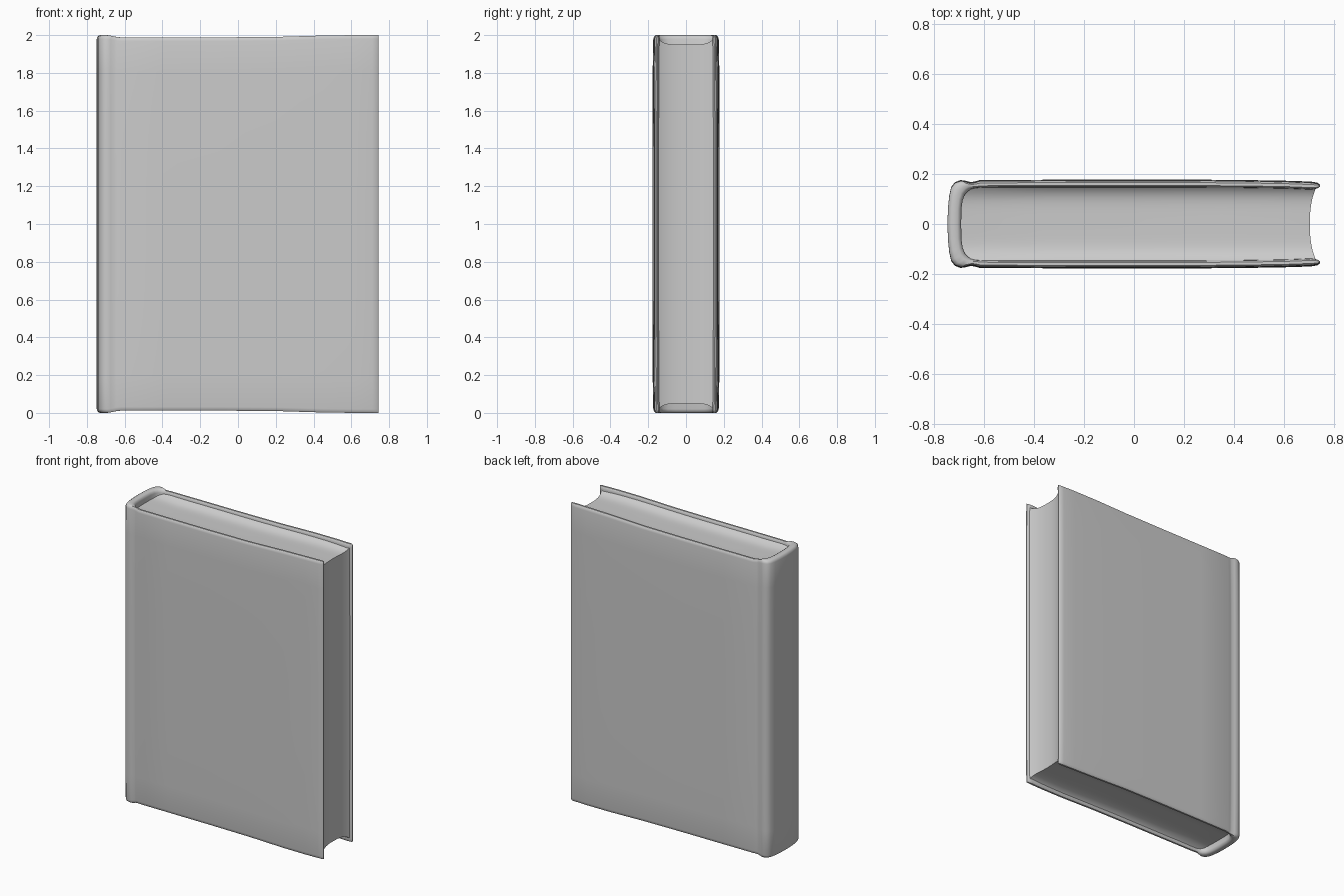
import bpy, bmesh, math

if "Cube" in bpy.data.objects:
    bpy.data.objects.remove(bpy.data.objects["Cube"])


def make_object(name, bm, angle):
    bmesh.ops.remove_doubles(bm, verts=bm.verts, dist=1e-5)
    bmesh.ops.recalc_face_normals(bm, faces=bm.faces)
    mesh = bpy.data.meshes.new(name)
    bm.to_mesh(mesh)
    bm.free()
    ob = bpy.data.objects.new(name, mesh)
    bpy.context.collection.objects.link(ob)
    bpy.ops.object.select_all(action='DESELECT')
    ob.select_set(True)
    bpy.context.view_layer.objects.active = ob
    bpy.ops.object.shade_smooth_by_angle(angle=math.radians(angle))
    return ob


def loft(bm, rings):
    loops = [[bm.verts.new(p) for p in ring] for ring in rings]
    n = len(loops[0])
    for a, b in zip(loops, loops[1:]):
        for i in range(n):
            j = (i + 1) % n
            bm.faces.new((a[i], a[j], b[j], b[i]))
    bm.faces.new(loops[0])
    bm.faces.new(loops[-1])


def smooth(t):
    t = max(0.0, min(1.0, t))
    return t * t * (3 - 2 * t)


# The boards are slightly shorter than the spine and the fore edge corners
def end_dip(x):
    return 0.012 * smooth((x + 0.70) / 0.08) * (1 - smooth((x - 0.05) / 0.55))


# Cover: half path from spine centre to fore edge (outer x, y, inner x, y)
half = [
    (-0.748, 0.0, -0.693, 0.0), (-0.746, 0.06, -0.692, 0.06),
    (-0.741, 0.11, -0.687, 0.095), (-0.733, 0.145, -0.678, 0.118),
    (-0.718, 0.164, -0.665, 0.132), (-0.695, 0.172, -0.655, 0.139),
    (-0.675, 0.169, -0.645, 0.142), (-0.655, 0.164, -0.635, 0.144),
    (-0.640, 0.166, -0.625, 0.145), (-0.618, 0.172, -0.605, 0.146),
    (-0.4, 0.173, -0.4, 0.147), (-0.1, 0.174, -0.1, 0.147),
    (0.2, 0.174, 0.2, 0.147), (0.45, 0.172, 0.45, 0.145),
    (0.62, 0.169, 0.62, 0.142), (0.71, 0.166, 0.71, 0.138),
    (0.735, 0.162, 0.735, 0.142), (0.745, 0.155, 0.745, 0.149),
]
path = [(a, -b, c, -d) for a, b, c, d in reversed(half[1:])] + half

# Rounded cross-section of the cover board: (share of thickness, height)
rows = [0.02 + 1.96 * i / 12 for i in range(13)]
section = [(1, z) for z in rows]
section += [(0.92, 1.993), (0.72, 2.0), (0.28, 2.0), (0.08, 1.993)]
section += [(0, z) for z in reversed(rows)]
section += [(0.08, 0.007), (0.28, 0.0), (0.72, 0.0), (0.92, 0.007)]

rings = []
for ox, oy, ix, iy in path:
    ring = []
    for s, z in section:
        x = ix + (ox - ix) * s
        y = iy + (oy - iy) * s
        bulge = 1 + 0.025 * (1 - abs(z - 1) ** 4)
        ring.append((x, y * bulge, 1 + (z - 1) * (1 - end_dip(x))))
    rings.append(ring)
bm = bmesh.new()
loft(bm, rings)
make_object("book_cover", bm, 50)

# Page block: slices across the thickness, hollowed on fore edge, head and tail
rings = []
N = 24
for i in range(N + 1):
    t = -math.cos(math.pi * i / N)
    y = 0.152 * t
    front = 0.705 + 0.028 * abs(t) ** 2.5
    lift = 0.95 + 0.035 * abs(t) ** 5
    xs = [-0.705 + (front + 0.705) * k / 8 for k in range(9)]
    if abs(t) > 0.75:
        start = -0.705 + 0.07 * (abs(t) - 0.75) / 0.25
        xs = [start + (front - start) * k / 8 for k in range(9)]
    rings.append([(x, y, 1 + lift - end_dip(x)) for x in xs]
                 + [(x, y, 1 - lift + end_dip(x)) for x in reversed(xs)])
bm = bmesh.new()
loft(bm, rings)
make_object("page_block", bm, 50)
